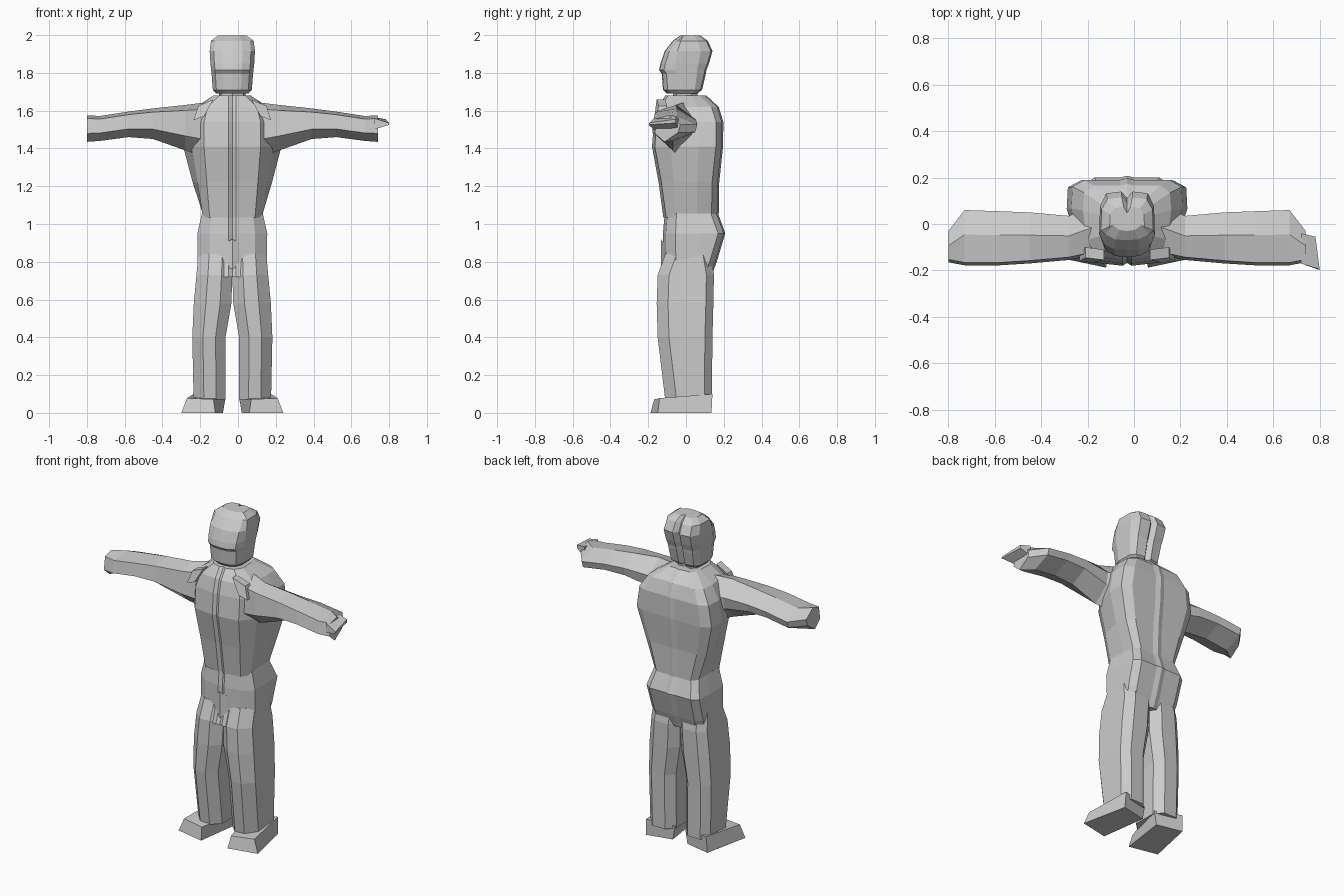
import bpy, bmesh

CX = -0.03  # symmetry axis of the figure

grey = bpy.data.materials.new("light grey")
grey.diffuse_color = (0.6, 0.6, 0.6, 1)


def loft(name, rings, side=1):
    """Skin a stack of equal-length rings and cap both ends."""
    bm = bmesh.new()
    loops = [[bm.verts.new((CX + side * x, y, z)) for x, y, z in r] for r in rings]
    n = len(loops[0])
    for a, b in zip(loops, loops[1:]):
        for i in range(n):
            j = (i + 1) % n
            bm.faces.new((a[i], a[j], b[j], b[i]))
    bm.faces.new(loops[0])
    bm.faces.new(loops[-1])
    bmesh.ops.recalc_face_normals(bm, faces=bm.faces)
    me = bpy.data.meshes.new(name)
    bm.to_mesh(me)
    bm.free()
    me.materials.append(grey)
    ob = bpy.data.objects.new(name, me)
    bpy.context.collection.objects.link(ob)
    return ob


def mirrored(half, z):
    """Half outline from front centre to back centre -> full ring."""
    ring = half + [(-x, y) for x, y in half[-2:0:-1]]
    return [(x, y, z) for x, y in ring]


def body_ring(z, yf, yb, c, w, bw):
    """Trunk section: front groove, chest panel, side, back corner, flat back."""
    return mirrored([(0, yf + 0.012), (0.02, yf), (c, yf + 0.015), (w, yf * 0.45),
                     (bw + 0.005, yb * 0.35), (bw, yb - 0.03), (bw * 0.78, yb),
                     (0.03, yb), (0, yb + 0.008)], z)


# jacket
loft("jacket", [body_ring(*r) for r in [
    (1.035, -0.12, 0.165, 0.12, 0.155, 0.145),
    (1.22, -0.145, 0.168, 0.135, 0.185, 0.205),
    (1.41, -0.18, 0.188, 0.15, 0.215, 0.255),
    (1.54, -0.17, 0.19, 0.15, 0.205, 0.235),
    (1.62, -0.15, 0.165, 0.13, 0.175, 0.185),
    (1.68, -0.11, 0.1, 0.07, 0.1, 0.09)]])

# trouser seat
loft("trouser_seat", [body_ring(*r) for r in [
    (0.72, -0.145, 0.125, 0.11, 0.178, 0.16),
    (0.8, -0.12, 0.155, 0.12, 0.183, 0.175),
    (0.95, -0.122, 0.2, 0.12, 0.185, 0.18),
    (1.06, -0.112, 0.16, 0.11, 0.16, 0.15)]])

# fly flap
loft("fly_flap", [[(-0.035, -0.12, z), (0, -0.132, z + dz), (0.035, -0.12, z), (0, -0.1, z)]
                  for z, dz in ((0.78, -0.02), (0.9, 0.02))])

# neck
loft("neck", [mirrored([(0, -0.07), (0.06, -0.05), (0.07, 0.03), (0.04, 0.06), (0, 0.05)], z)
              for z in (1.64, 1.72)])


# head with a grooved back of hair
def head_ring(z, f, b, w):
    return mirrored([(0, f), (w * 0.45, f + 0.004), (w * 0.82, f + 0.025), (w, f * 0.4),
                     (w * 0.97, b * 0.55), (w * 0.75, b - 0.008), (w * 0.2, b),
                     (0, b - 0.028)], z)


loft("head", [head_ring(*r) for r in [
    (1.69, -0.10, 0.06, 0.085),
    (1.71, -0.122, 0.085, 0.103),
    (1.795, -0.128, 0.105, 0.11),
    (1.815, -0.142, 0.108, 0.112),
    (1.85, -0.135, 0.122, 0.116),
    (1.915, -0.113, 0.14, 0.12),
    (1.97, -0.07, 0.115, 0.113),
    (1.998, -0.03, 0.075, 0.075)]])


# arm section, running outwards along x
def arm_ring(d, yf, yb, zb, zt):
    h, m = zt - zb, yf * 0.4 + yb * 0.6 - 0.01
    return [(d, yf, zb + 0.32 * h), (d, yf + 0.012, zt - 0.12 * h), (d, m, zt),
            (d, yb, zt - 0.35 * h), (d, yb - 0.012, zb + 0.35 * h), (d, m - 0.02, zb)]


def leg_ring(z, xi, xo, yf, yb):
    w = xo - xi
    return [(xi + 0.3 * w, yf, z), (xi + 0.68 * w, yf, z), (xo, yf + 0.06, z),
            (xo, yb - 0.04, z), (xi + 0.75 * w, yb, z), (xi + 0.25 * w, yb, z),
            (xi, yb - 0.05, z), (xi, yf + 0.05, z)]


for side, label in ((-1, "right"), (1, "left")):
    loft(label + "_arm", [arm_ring(*r) for r in [
        (0.13, -0.13, 0.09, 1.35, 1.645),
        (0.25, -0.155, 0.035, 1.39, 1.63),
        (0.42, -0.17, 0.05, 1.45, 1.612),
        (0.55, -0.178, 0.055, 1.46, 1.595),
        (0.7, -0.178, 0.06, 1.44, 1.572),
        (0.77, -0.165, -0.03, 1.435, 1.575)]], side)
    loft(label + "_leg", [leg_ring(*r) for r in [
        (0.07, 0.035, 0.205, -0.11, 0.137),
        (0.4, 0.036, 0.212, -0.15, 0.14),
        (0.58, 0.005, 0.204, -0.155, 0.145),
        (0.73, 0.0, 0.19, -0.15, 0.148),
        (0.84, 0.0, 0.18, -0.11, 0.13)]], side)
    # shoes splayed outwards
    loft(label + "_shoe", [
        [(0.27, -0.15, 0), (0.09, -0.188, 0), (0.05, 0.1, 0), (0.21, 0.135, 0)],
        [(0.24, -0.14, 0.078), (0.1, -0.168, 0.072), (0.035, 0.1, 0.085),
         (0.205, 0.14, 0.1)]], side)
    # pointed collar flaps at the shoulder
    loft(label + "_collar_flap", [
        [(0.1, y, 1.66), (0.18, y + 0.01, 1.625), (0.205, y - 0.005, 1.55),
         (0.15, y - 0.012, 1.57)] for y in (-0.155, -0.11)], side)

# hand spike on the left arm
loft("left_fingers", [
    [(0.75, -0.17, 1.5), (0.75, -0.17, 1.56), (0.75, -0.04, 1.565), (0.75, -0.04, 1.5)],
    [(0.83, -0.198, 1.525), (0.83, -0.195, 1.535), (0.812, -0.055, 1.555),
     (0.812, -0.055, 1.535)]])
